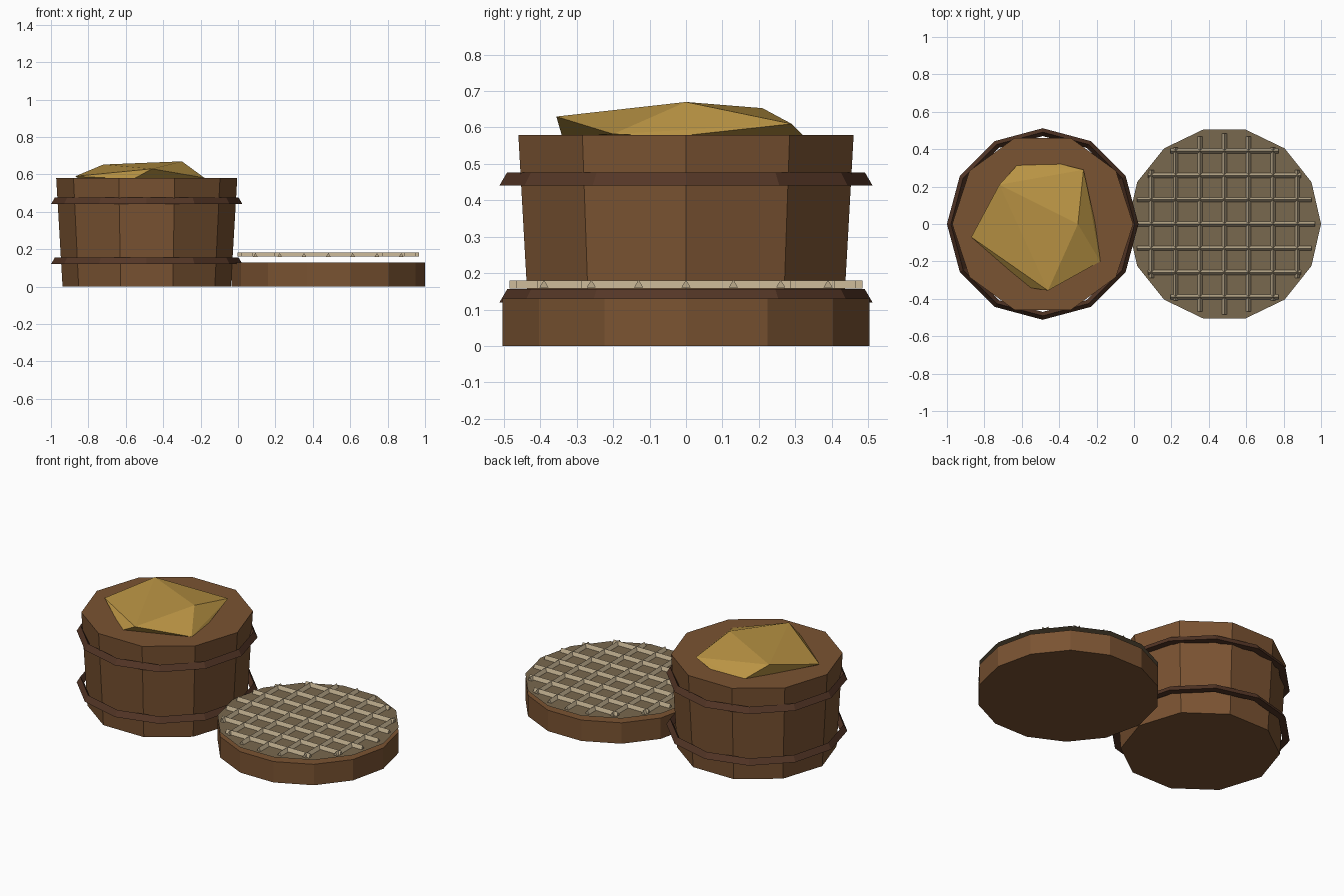
import bpy, bmesh, math
from mathutils import Vector

if "Cube" in bpy.data.objects:
    bpy.data.objects.remove(bpy.data.objects["Cube"], do_unlink=True)


def material(name, rgb):
    # colours are given as 0-255 display values and stored linear
    lin = [((c / 255 + 0.055) / 1.055) ** 2.4 for c in rgb] + [1]
    m = bpy.data.materials.new(name)
    m.use_nodes = True
    m.diffuse_color = lin
    m.node_tree.nodes["Principled BSDF"].inputs["Base Color"].default_value = lin
    return m


wood = material("brown wood", (122, 83, 50))
dark_wood = material("dark hoop wood", (84, 54, 38))
gold = material("gold", (186, 148, 68))
tan = material("pale tan", (188, 171, 140))
mesh_brown = material("grey brown", (121, 104, 78))


def finish(name, bm, mat):
    bmesh.ops.recalc_face_normals(bm, faces=bm.faces)
    me = bpy.data.meshes.new(name)
    bm.to_mesh(me)
    bm.free()
    me.materials.append(mat)
    ob = bpy.data.objects.new(name, me)
    bpy.context.collection.objects.link(ob)
    return ob


def ring(bm, x, r, z, n):
    return [bm.verts.new((x + r * math.cos(i * math.tau / n),
                          r * math.sin(i * math.tau / n), z)) for i in range(n)]


def bridge(bm, a, b):
    n = len(a)
    for i in range(n):
        j = (i + 1) % n
        bm.faces.new((a[i], a[j], b[j], b[i]))


def drum(name, x, r_low, r_high, height, n, mat):
    bm = bmesh.new()
    low, high = ring(bm, x, r_low, 0, n), ring(bm, x, r_high, height, n)
    bridge(bm, low, high)
    bm.faces.new(low)
    bm.faces.new(high)
    finish(name, bm, mat)


def hoop(name, x, z):
    # triangular section swept round the barrel
    bm = bmesh.new()
    rings = [ring(bm, x, r, h, 12) for r, h in ((0.512, z), (0.491, z + 0.036), (0.47, z))]
    for i in range(3):
        bridge(bm, rings[i], rings[(i + 1) % 3])
    finish(name, bm, dark_wood)


def bar(bm, centre, half, along, z, width=0.013, height=0.022):
    # triangular prism lying along one axis
    side = Vector((along.y, along.x, 0))
    ends = []
    for s in (-half, half):
        c = centre + along * s
        ends.append([bm.verts.new(p) for p in (
            c + side * width + Vector((0, 0, z)),
            c - side * width + Vector((0, 0, z)),
            c + Vector((0, 0, z + height)))])
        bm.faces.new(ends[-1])
    bridge(bm, *ends)


# Barrel with two hoops
BX, LX = -0.488, 0.483
drum("barrel", BX, 0.45, 0.484, 0.58, 10, wood)
hoop("lower_hoop", BX, 0.12)
hoop("upper_hoop", BX, 0.441)

# Faceted lump in the top of the barrel
bm = bmesh.new()
for p in ((-0.30, 0, 0.67), (-0.72, 0.21, 0.653), (-0.87, -0.07, 0.59),
          (-0.46, -0.356, 0.63), (-0.27, 0.29, 0.61), (-0.18, -0.20, 0.582),
          (-0.62, 0.32, 0.575), (-0.41, 0.325, 0.575), (-0.20, -0.03, 0.575),
          (-0.56, -0.34, 0.575), (-0.38, -0.25, 0.575), (-0.84, -0.07, 0.57)):
    bm.verts.new(p)
hull = bmesh.ops.convex_hull(bm, input=bm.verts)
bmesh.ops.delete(bm, geom=[v for v in bm.verts if not v.link_faces], context='VERTS')
finish("gold_lump", bm, gold)

# Lid with a thin disc just above it
drum("lid", LX, 0.517, 0.517, 0.13, 14, wood)
bm = bmesh.new()
bm.faces.new(ring(bm, LX, 0.517, 0.157, 14))
finish("lid_sheet", bm, mesh_brown)

# Lattice of bars trimmed to a circle
bm = bmesh.new()
for i in range(-3, 4):
    d = i * 0.13
    half = math.sqrt(0.485 ** 2 - d ** 2)
    bar(bm, Vector((LX, d, 0)), half, Vector((1, 0, 0)), 0.16)
    bar(bm, Vector((LX + d, 0, 0)), half, Vector((0, 1, 0)), 0.158)
finish("lattice", bm, tan)
